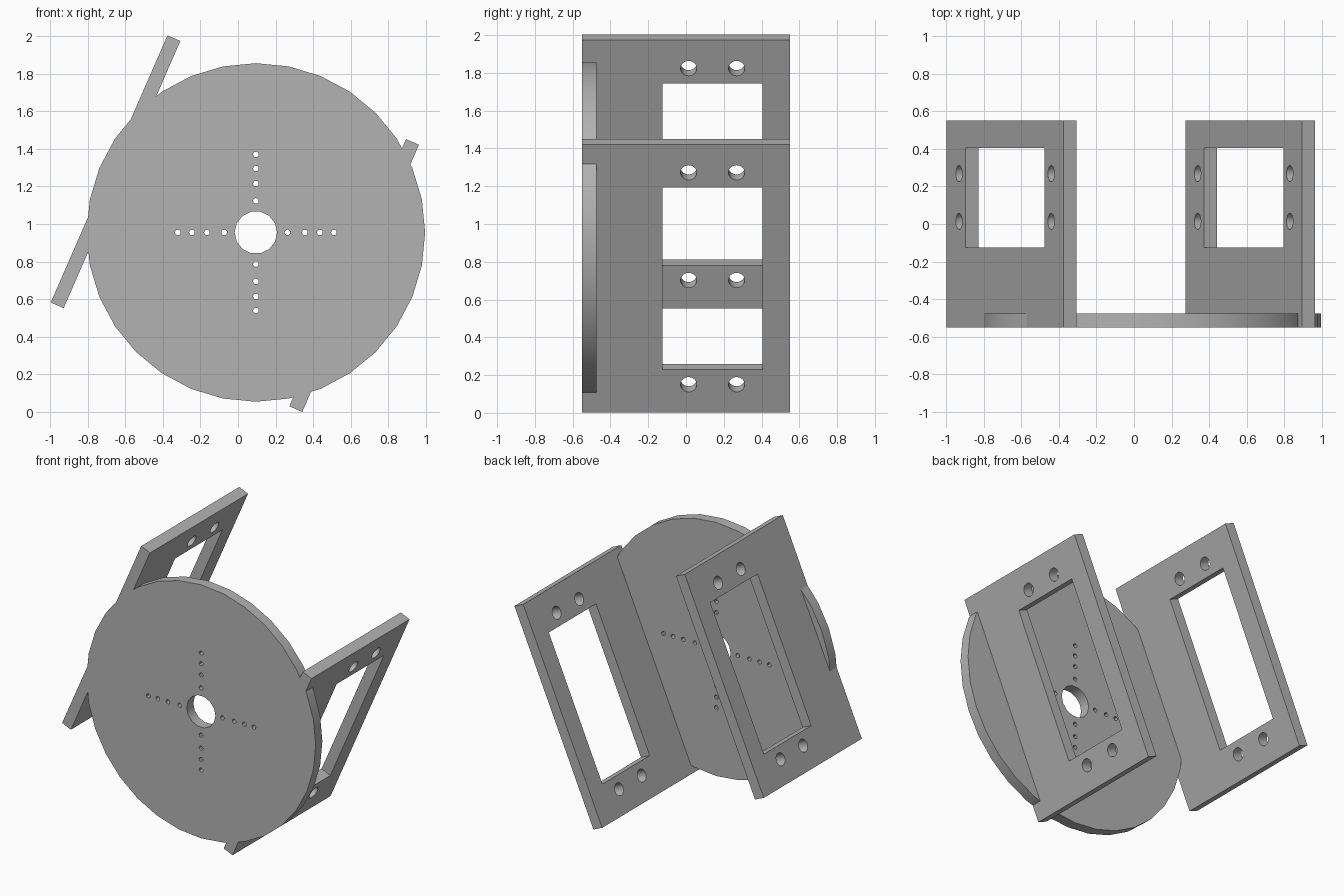
import bpy
import math
from mathutils import Vector, Matrix

if "Cube" in bpy.data.objects:
    bpy.data.objects.remove(bpy.data.objects["Cube"], do_unlink=True)

GREY = (0.45, 0.45, 0.45, 1)
mat = bpy.data.materials.new("plain grey")
mat.use_nodes = True
mat.diffuse_color = GREY
mat.node_tree.nodes["Principled BSDF"].inputs["Base Color"].default_value = GREY

THICK = 0.075
FRONT, BACK = -0.55, 0.55
DISC = Vector((0.095, FRONT + THICK / 2, 0.955))
TILT = math.radians(23.6)


def box(name, size, matrix):
    bpy.ops.mesh.primitive_cube_add(size=1)
    ob = bpy.context.object
    ob.name = name
    ob.data.transform(matrix @ Matrix.Diagonal((*size, 1)))
    ob.data.materials.append(mat)
    return ob


def cylinder(name, radius, depth, sides, matrix):
    bpy.ops.mesh.primitive_cylinder_add(radius=radius, depth=depth, vertices=sides)
    ob = bpy.context.object
    ob.name = name
    ob.data.transform(matrix)
    ob.data.materials.append(mat)
    return ob


def cut(target, cutters):
    """Subtract every cutter from the target, then discard the cutters."""
    for c in cutters:
        c.hide_render = True
        mod = target.modifiers.new("cut", 'BOOLEAN')
        mod.operation = 'DIFFERENCE'
        mod.solver = 'EXACT'
        mod.object = c
    bpy.context.view_layer.objects.active = target
    for mod in list(target.modifiers):
        bpy.ops.object.modifier_apply(modifier=mod.name)
    for c in cutters:
        bpy.data.objects.remove(c, do_unlink=True)


def finish(ob):
    bpy.ops.object.select_all(action='DESELECT')
    ob.select_set(True)
    bpy.context.view_layer.objects.active = ob
    bpy.ops.object.shade_smooth_by_angle(angle=math.radians(30))


def plate_frame(x, z):
    return Matrix.Translation((x, 0, z)) @ Matrix.Rotation(TILT, 4, 'Y')


# Tilted side plates, each with a window and four bolt holes
frames = {"right_plate": plate_frame(-0.651, 1.278),
          "left_plate": plate_frame(0.6175, 0.726)}
LENGTH = 1.55
for name, frame in frames.items():
    plate = box(name, (THICK, BACK - FRONT, LENGTH), frame)
    cutters = [box("window_cutter", (0.3, 0.53, 1.052),
                   frame @ Matrix.Translation((0, 0.14, 0)))]
    for y in (0.014, 0.268):
        for z in (-0.612, 0.612):
            place = frame @ Matrix.Translation((0, y, z)) @ Matrix.Rotation(math.pi / 2, 4, 'Y')
            cutters.append(cylinder("bolt_cutter", 0.043, 0.3, 24, place))
    cut(plate, cutters)
    finish(plate)

# Round front disc with a centre bore and a cross of small holes
face_front = Matrix.Rotation(math.pi / 2, 4, 'X') @ Matrix.Rotation(math.pi / 2, 4, 'Z')
disc = cylinder("front_disc", 0.9, THICK, 32, Matrix.Translation(DISC) @ face_front)
cutters = [cylinder("bore_cutter", 0.113, 0.3, 14, Matrix.Translation(DISC) @ face_front)]
for arm in range(4):
    turn = Matrix.Rotation(arm * math.pi / 2, 4, 'Y')
    for r in (0.168, 0.26, 0.34, 0.415):
        spot = DISC + turn @ Vector((r, 0, 0))
        cutters.append(cylinder("pin_cutter", 0.015, 0.3, 12,
                                Matrix.Translation(spot) @ face_front))
# Slots in which the plates sit flush with the disc face
for frame in frames.values():
    cutters.append(box("slot_cutter", (THICK, 1.5, LENGTH), frame))
cut(disc, cutters)
finish(disc)
